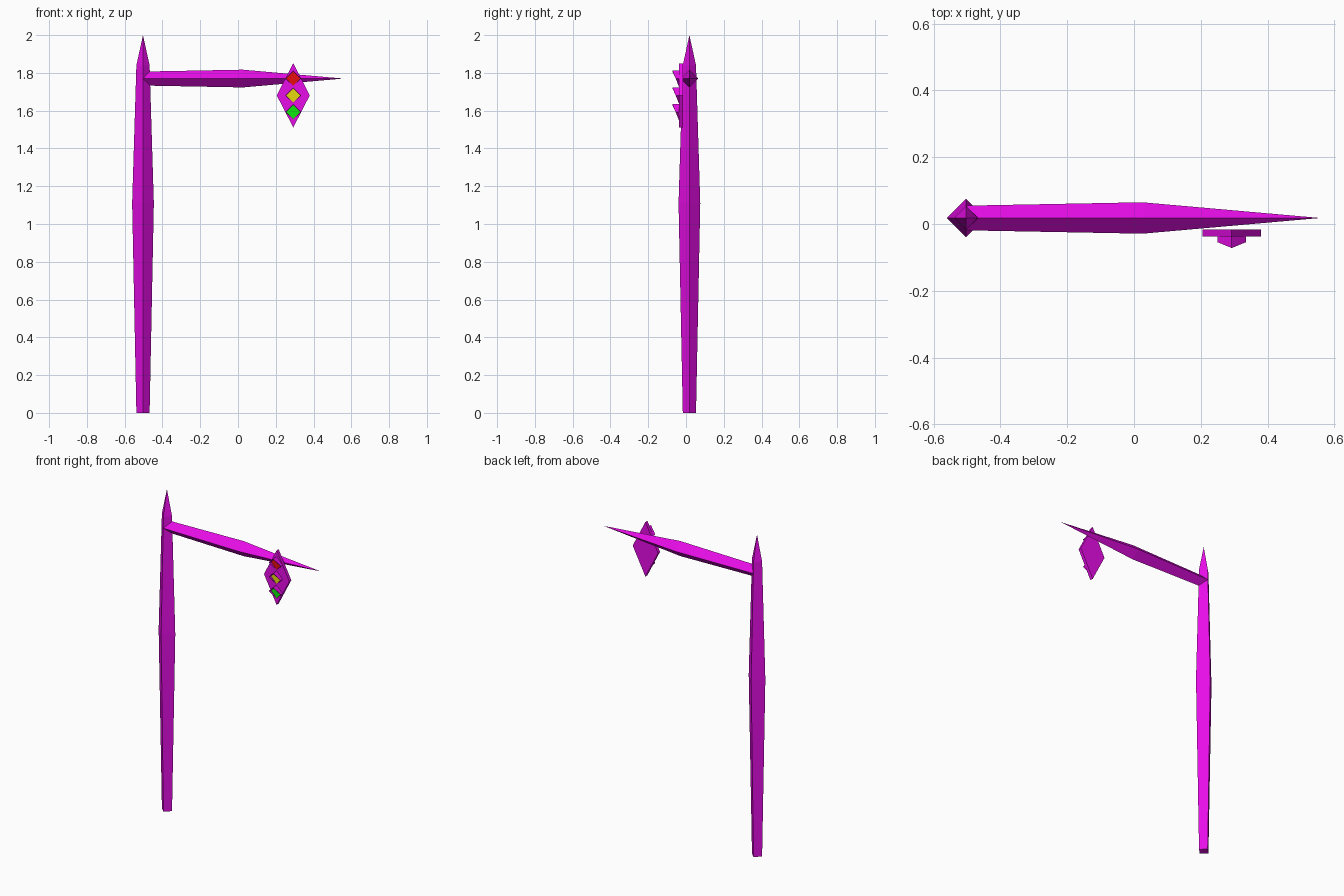
import bpy, bmesh
from math import cos, sin, pi
from mathutils import Vector

cube = bpy.data.objects.get("Cube")
if cube:
    bpy.data.objects.remove(cube, do_unlink=True)


def material(name, rgb):
    m = bpy.data.materials.new(name)
    m.use_nodes = True
    m.diffuse_color = (*rgb, 1)
    m.node_tree.nodes["Principled BSDF"].inputs["Base Color"].default_value = (*rgb, 1)
    return m


magenta = material("magenta", (0.8, 0.004, 0.8))
red = material("red", (0.8, 0.004, 0.004))
yellow = material("yellow", (0.8, 0.7, 0.004))
green = material("green", (0.004, 0.8, 0.004))


def finish(name, bm, mat):
    bmesh.ops.recalc_face_normals(bm, faces=bm.faces)
    me = bpy.data.meshes.new(name)
    bm.to_mesh(me)
    bm.free()
    me.materials.append(mat)
    ob = bpy.data.objects.new(name, me)
    bpy.context.collection.objects.link(ob)
    return ob


def bridge(bm, a, b):
    for i in range(4):
        j = (i + 1) % 4
        bm.faces.new((a[i], a[j], b[j], b[i]))


def spike(name, start, axis, u, v, profile):
    """Four-sided bar through (distance, radius) rings, ending in a point."""
    bm = bmesh.new()
    start, axis, u, v = map(Vector, (start, axis, u, v))
    rings = []
    for d, r in profile[:-1]:
        rings.append([bm.verts.new(start + axis * d + u * r * cos(k * pi / 2) + v * r * sin(k * pi / 2))
                      for k in range(4)])
    bm.faces.new(rings[0])
    for a, b in zip(rings, rings[1:]):
        bridge(bm, a, b)
    tip = bm.verts.new(start + axis * profile[-1][0])
    for i in range(4):
        bm.faces.new((rings[-1][i], rings[-1][(i + 1) % 4], tip))
    return finish(name, bm, magenta)


def diamond(bm, x, z, w, h, y_top, y_side, y_low):
    """Upright diamond ring whose depth may slope from top to bottom."""
    return [bm.verts.new(p) for p in ((x, y_top, z + h), (x + w, y_side, z),
                                      (x, y_low, z - h), (x - w, y_side, z))]


def plate(name, x, z, w, h, y0, y1, mat):
    bm = bmesh.new()
    a = diamond(bm, x, z, w, h, y0, y0, y0)
    b = diamond(bm, x, z, w, h, y1, y1, y1)
    bm.faces.new(a)
    bm.faces.new(b)
    bridge(bm, a, b)
    return finish(name, bm, mat)


def hood(name, x, z, outer, inner, back, front):
    """Open diamond visor, deep at the top and running out at the bottom."""
    bm = bmesh.new()
    mid = (back + front) / 2
    rings = [diamond(bm, x, z, outer, outer, back, back, back),
             diamond(bm, x, z, outer, outer, front, mid, back - 0.001),
             diamond(bm, x, z, inner, inner, front, mid, back - 0.001),
             diamond(bm, x, z, inner, inner, back, back, back)]
    for i in range(4):
        bridge(bm, rings[i], rings[(i + 1) % 4])
    return finish(name, bm, magenta)


# Post and crossarm
spike("post", (-0.503, 0.018, 0), (0, 0, 1), (1, 0, 0), (0, 1, 0),
      [(0, 0.035), (1.11, 0.0575), (1.84, 0.035), (2, 0)])
spike("crossarm", (-0.5, 0.018, 1.77), (1, 0, 0), (0, 1, 0), (0, 0, 1),
      [(0, 0.037), (0.525, 0.047), (1.058, 0)])

# Signal head: backplate, lamps and visors
X = 0.2925
plate("backplate", X, 1.681, 0.0875, 0.17, -0.017, -0.037, magenta)
for label, z, mat in (("red", 1.77, red), ("yellow", 1.681, yellow), ("green", 1.592, green)):
    plate(label + "_lamp", X, z, 0.038, 0.038, -0.036, -0.039, mat)
    hood(label + "_visor", X, z, 0.0425, 0.037, -0.037, -0.072)
